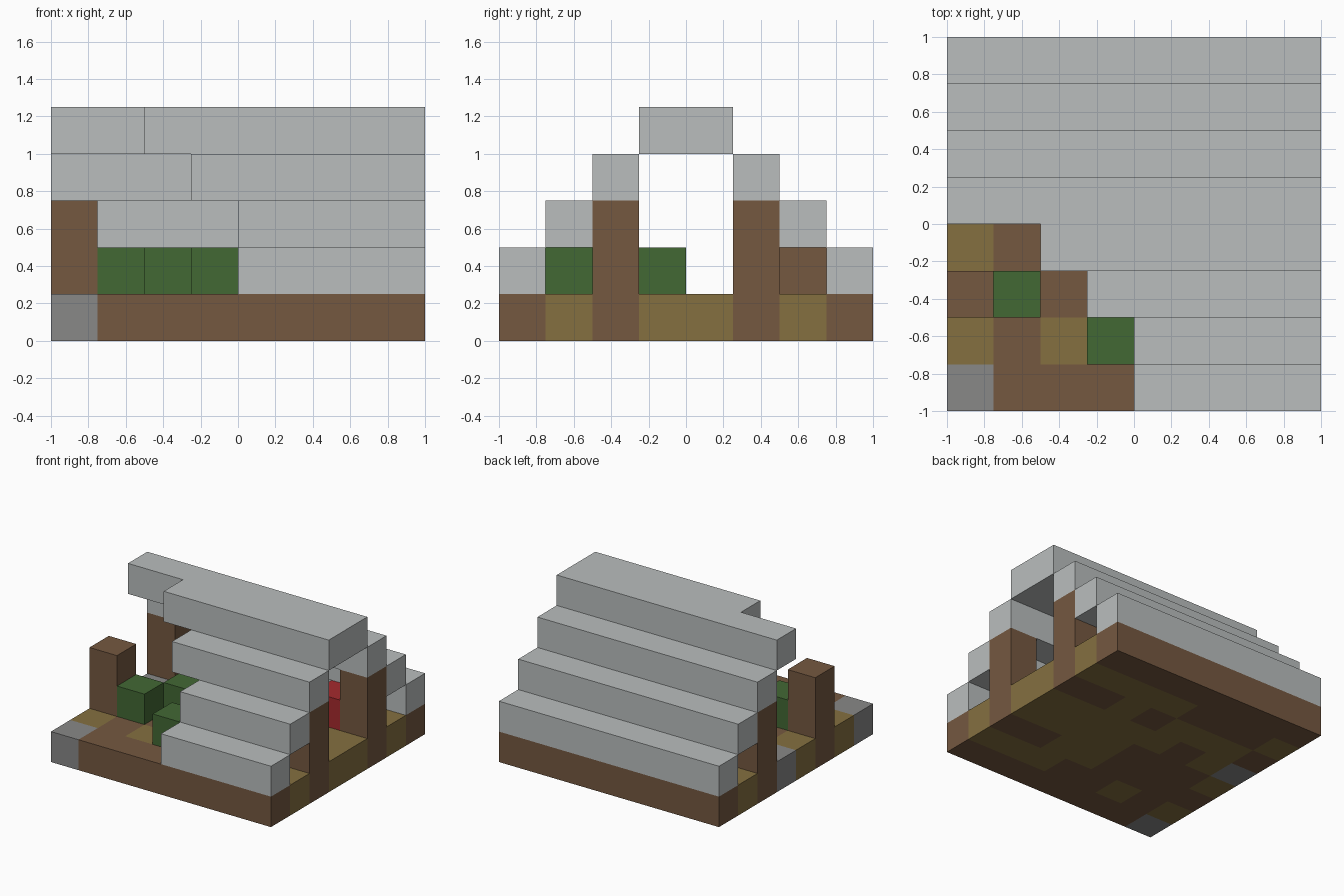
import bpy, bmesh
from mathutils import Matrix, Vector

cube = bpy.data.objects.get("Cube")
if cube:
    bpy.data.objects.remove(cube, do_unlink=True)

CELL = 0.25  # edge of one block


def material(name, r, g, b):
    linear = [((c / 255 + 0.055) / 1.055) ** 2.4 for c in (r, g, b)] + [1]
    mat = bpy.data.materials.new(name)
    mat.use_nodes = True
    mat.diffuse_color = linear
    mat.node_tree.nodes["Principled BSDF"].inputs["Base Color"].default_value = linear
    return mat


stone = material("light stone", 186, 190, 190)
gravel = material("dark stone", 136, 136, 135)
wood = material("brown earth", 117, 88, 64)
straw = material("olive straw", 133, 112, 64)
leaf = material("leaf green", 66, 104, 52)
red = material("red cloth", 165, 42, 46)


def add_object(name, bm, mats):
    mesh = bpy.data.meshes.new(name)
    bm.to_mesh(mesh)
    bm.free()
    for mat in mats:
        mesh.materials.append(mat)
    obj = bpy.data.objects.new(name, mesh)
    bpy.context.collection.objects.link(obj)
    return obj


def block(name, cell, size, mat):
    """Box whose low corner cell and size are counted in blocks."""
    size = Vector(size) * CELL
    low = Vector(cell) * CELL - Vector((1, 1, 0))
    bm = bmesh.new()
    bmesh.ops.create_cube(bm, size=1, matrix=Matrix.Translation(low + size / 2)
                          @ Matrix.Diagonal((*size, 1)))
    return add_object(name, bm, [mat])


# Ground slab: one row of letters per row of blocks, front to back
PATTERN = ["GBBBBBBB",
           "TBTBBTTT",
           "BBBBTTBB",
           "TBBBTTTT",
           "GTBTTTTT",
           "BTTTBTBB",
           "TBBBTTTT",
           "BBBBBBBB"]
bm = bmesh.new()
bmesh.ops.create_grid(bm, x_segments=8, y_segments=8, size=1,
                      matrix=Matrix.Translation((0, 0, CELL)))
for face in bm.faces:
    c = face.calc_center_median()
    letter = PATTERN[int((c.y + 1) / CELL)][int((c.x + 1) / CELL)]
    face.material_index = "BTG".index(letter)
ground = add_object("ground_slab", bm, [wood, straw, gravel])
slab = ground.modifiers.new("thickness", "SOLIDIFY")
slab.thickness = CELL
slab.offset = -1

# Stepped roof: broken front courses, whole back courses
for step, start in enumerate([4, 4, 3, 2]):
    block(f"roof_front_{step}", (start, step, step + 1), (8 - start, 1, 1), stone)
    block(f"roof_back_{step}", (0, 7 - step, step + 1), (8, 1, 1), stone)

# Corner posts
for side, x in (("right", 0), ("left", 7)):
    for end, y in (("front", 2), ("back", 5)):
        block(f"post_{end}_{side}", (x, y, 1), (1, 1, 2), wood)

# Bushes, bench along the back wall, and seat
for i, (x, y) in enumerate([(1, 2), (2, 3), (3, 1)]):
    block(f"bush_{i}", (x, y, 1), (1, 1, 1), leaf)
block("back_bench", (1, 6, 1), (3, 1, 1), wood)
block("red_seat", (6, 5, 1), (1, 1, 1), red)
